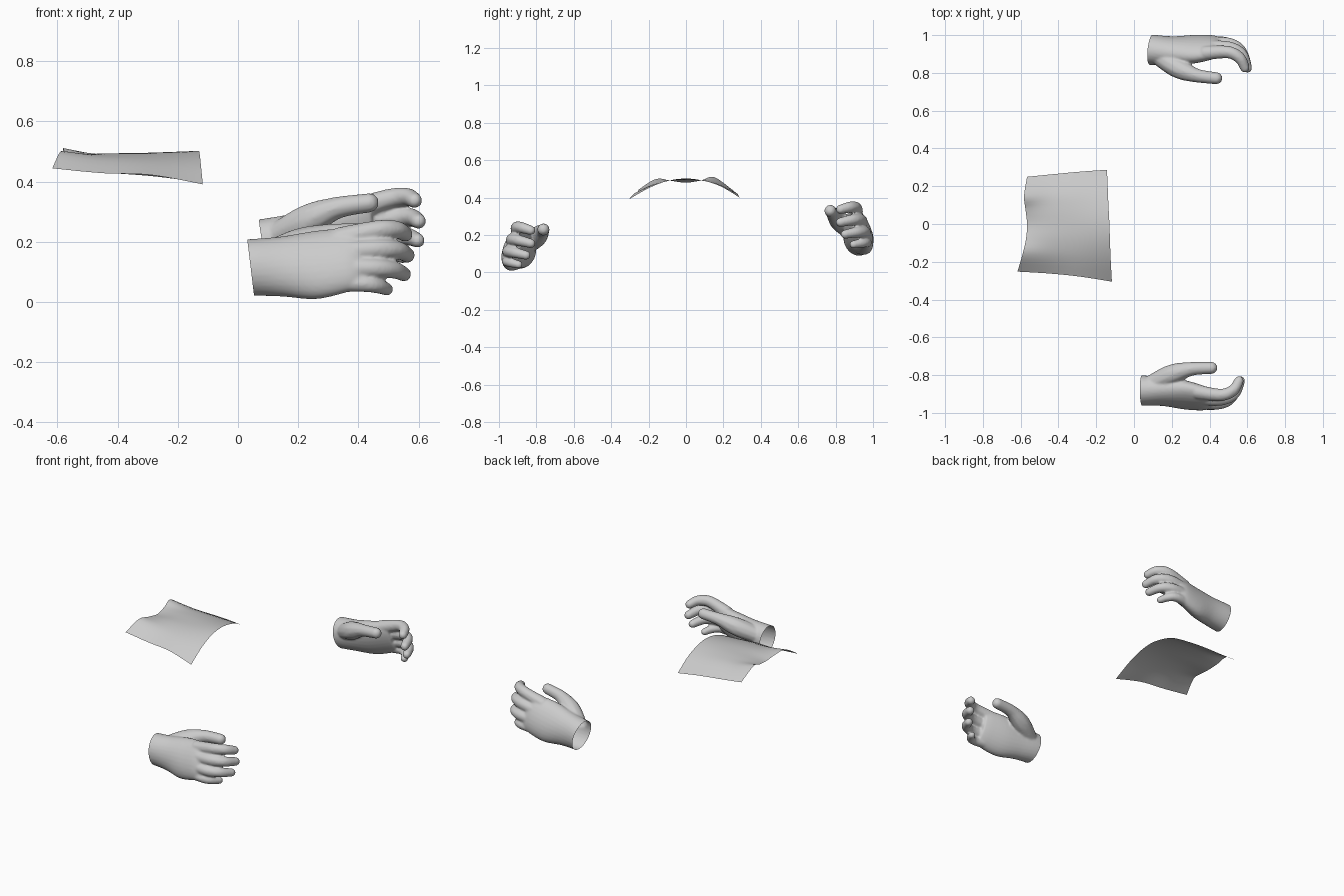
import bpy, bmesh, math
from mathutils import Vector, Matrix

if "Cube" in bpy.data.objects:
    bpy.data.objects.remove(bpy.data.objects["Cube"])


def spline(pts, steps):
    """Catmull-Rom samples through tuples of any length."""
    p = [pts[0]] + list(pts) + [pts[-1]]
    out = []
    for i in range(1, len(p) - 2):
        for k in range(steps):
            t = k / steps
            out.append([0.5 * (2 * b + (c - a) * t + (2 * a - 5 * b + 4 * c - d) * t * t
                               + (3 * b - a - 3 * c + d) * t ** 3)
                        for a, b, c, d in zip(p[i - 1], p[i], p[i + 1], p[i + 2])])
    return out + [list(pts[-1])]


def add_finger(bm, pts):
    # a rounded finger: overlapping balls along a path of (x, y, z, radius)
    for x, y, z, r in spline(pts, 9):
        bmesh.ops.create_icosphere(bm, subdivisions=2, radius=r,
                                   matrix=Matrix.Translation((x, y, z)))


def add_palm(bm, sections, n=28):
    # lofted tilted ellipses (x, y, z, half width, half thickness, tilt)
    rings = []
    for x, y, z, a, b, tilt in spline(sections, 5):
        s, c = math.sin(math.radians(tilt)), math.cos(math.radians(tilt))
        ring = []
        for i in range(n):
            u = a * math.cos(math.tau * i / n)
            v = b * math.sin(math.tau * i / n)
            ring.append(bm.verts.new((x, y + u * s + v * c, z + u * c - v * s)))
        rings.append(ring)
    for r0, r1 in zip(rings, rings[1:]):
        for i in range(n):
            j = (i + 1) % n
            bm.faces.new((r0[i], r0[j], r1[j], r1[i]))
    bm.faces.new(rings[0])
    bm.faces.new(rings[-1])


def add_object(name, mesh):
    ob = bpy.data.objects.new(name, mesh)
    bpy.context.collection.objects.link(ob)
    return ob


PALM = [(-0.03, -0.882, 0.112, 0.096, 0.080, 8), (0.05, -0.882, 0.115, 0.095, 0.080, 10),
        (0.15, -0.888, 0.118, 0.103, 0.072, 18), (0.26, -0.903, 0.123, 0.121, 0.066, 24),
        (0.36, -0.920, 0.138, 0.114, 0.053, 24), (0.405, -0.925, 0.142, 0.098, 0.038, 24)]
FINGERS = [
    # thumb
    [(0.10, -0.845, 0.15, 0.050), (0.20, -0.797, 0.19, 0.055),
     (0.30, -0.768, 0.222, 0.038), (0.41, -0.762, 0.23, 0.033)],
    # index
    [(0.34, -0.890, 0.210, 0.040), (0.46, -0.905, 0.238, 0.034),
     (0.525, -0.880, 0.240, 0.031), (0.556, -0.830, 0.225, 0.026)],
    # middle
    [(0.34, -0.920, 0.165, 0.040), (0.46, -0.928, 0.175, 0.035),
     (0.53, -0.898, 0.172, 0.031), (0.563, -0.830, 0.155, 0.026)],
    # ring
    [(0.34, -0.940, 0.112, 0.038), (0.45, -0.950, 0.112, 0.033),
     (0.515, -0.920, 0.107, 0.030), (0.552, -0.855, 0.092, 0.025)],
    # little
    [(0.33, -0.945, 0.065, 0.034), (0.42, -0.958, 0.060, 0.028),
     (0.465, -0.940, 0.053, 0.026), (0.495, -0.895, 0.042, 0.022)],
]

# right hand: fuse palm and fingers into one skin, then open the wrist
bm = bmesh.new()
add_palm(bm, PALM)
for f in FINGERS:
    add_finger(bm, f)
bmesh.ops.recalc_face_normals(bm, faces=bm.faces)
raw = bpy.data.meshes.new("hand_raw")
bm.to_mesh(raw)
bm.free()
tmp = add_object("hand_raw", raw)
rem = tmp.modifiers.new("fuse", 'REMESH')
rem.mode = 'VOXEL'
rem.voxel_size = 0.006
smo = tmp.modifiers.new("smooth", 'SMOOTH')
smo.factor = 0.5
smo.iterations = 8
dg = bpy.context.evaluated_depsgraph_get()
skin = bpy.data.meshes.new_from_object(tmp.evaluated_get(dg))
bpy.data.objects.remove(tmp)
bm = bmesh.new()
bm.from_mesh(skin)
bmesh.ops.bisect_plane(bm, geom=bm.verts[:] + bm.edges[:] + bm.faces[:],
                       plane_co=(0.042, -0.88, 0.115), plane_no=(0.993, 0, 0.12),
                       clear_inner=True)
bm.to_mesh(skin)
skin.shade_smooth()
add_object("near_hand", skin)

# other hand: mirrored, pitched up and turned slightly inward
xf = (Matrix.Translation((0.094, 0.92, 0.183))
      @ Matrix.Rotation(math.radians(-5), 4, 'Z')
      @ Matrix.Rotation(math.radians(-5), 4, 'Y')
      @ Matrix.Translation((-0.045, -0.88, -0.115))
      @ Matrix.Scale(-1, 4, Vector((0, 1, 0))))
bm.transform(xf)
bmesh.ops.reverse_faces(bm, faces=bm.faces)
other = bpy.data.meshes.new("far_hand")
bm.to_mesh(other)
bm.free()
other.shade_smooth()
add_object("far_hand", other)

# draped cloth: cross rows from left edge to right edge as (x, y, z)
ROWS = [
    [(-0.617, -0.252, 0.444), (-0.590, -0.160, 0.500), (-0.572, -0.080, 0.490),
     (-0.566, 0.0, 0.480), (-0.575, 0.080, 0.492), (-0.582, 0.150, 0.510), (-0.566, 0.250, 0.440)],
    [(-0.450, -0.262, 0.428), (-0.450, -0.170, 0.477), (-0.450, -0.085, 0.492),
     (-0.450, 0.0, 0.492), (-0.450, 0.085, 0.492), (-0.450, 0.165, 0.482), (-0.445, 0.262, 0.430)],
    [(-0.290, -0.278, 0.422), (-0.290, -0.180, 0.467), (-0.290, -0.090, 0.490),
     (-0.290, 0.0, 0.496), (-0.290, 0.090, 0.490), (-0.290, 0.175, 0.470), (-0.285, 0.277, 0.418)],
    [(-0.117, -0.305, 0.391), (-0.123, -0.195, 0.453), (-0.127, -0.095, 0.490),
     (-0.130, 0.0, 0.502), (-0.135, 0.095, 0.490), (-0.139, 0.190, 0.458), (-0.143, 0.287, 0.400)],
]
fine = [[c for p in spline(row, 4) for c in p] for row in ROWS]
grid = spline(fine, 8)
bm = bmesh.new()
rows = [[bm.verts.new(r[i:i + 3]) for i in range(0, len(r), 3)] for r in grid]
for a, b in zip(rows, rows[1:]):
    for i in range(len(a) - 1):
        bm.faces.new((a[i], b[i], b[i + 1], a[i + 1]))
cloth = bpy.data.meshes.new("cloth")
bm.to_mesh(cloth)
bm.free()
cloth.shade_smooth()
add_object("cloth", cloth)
